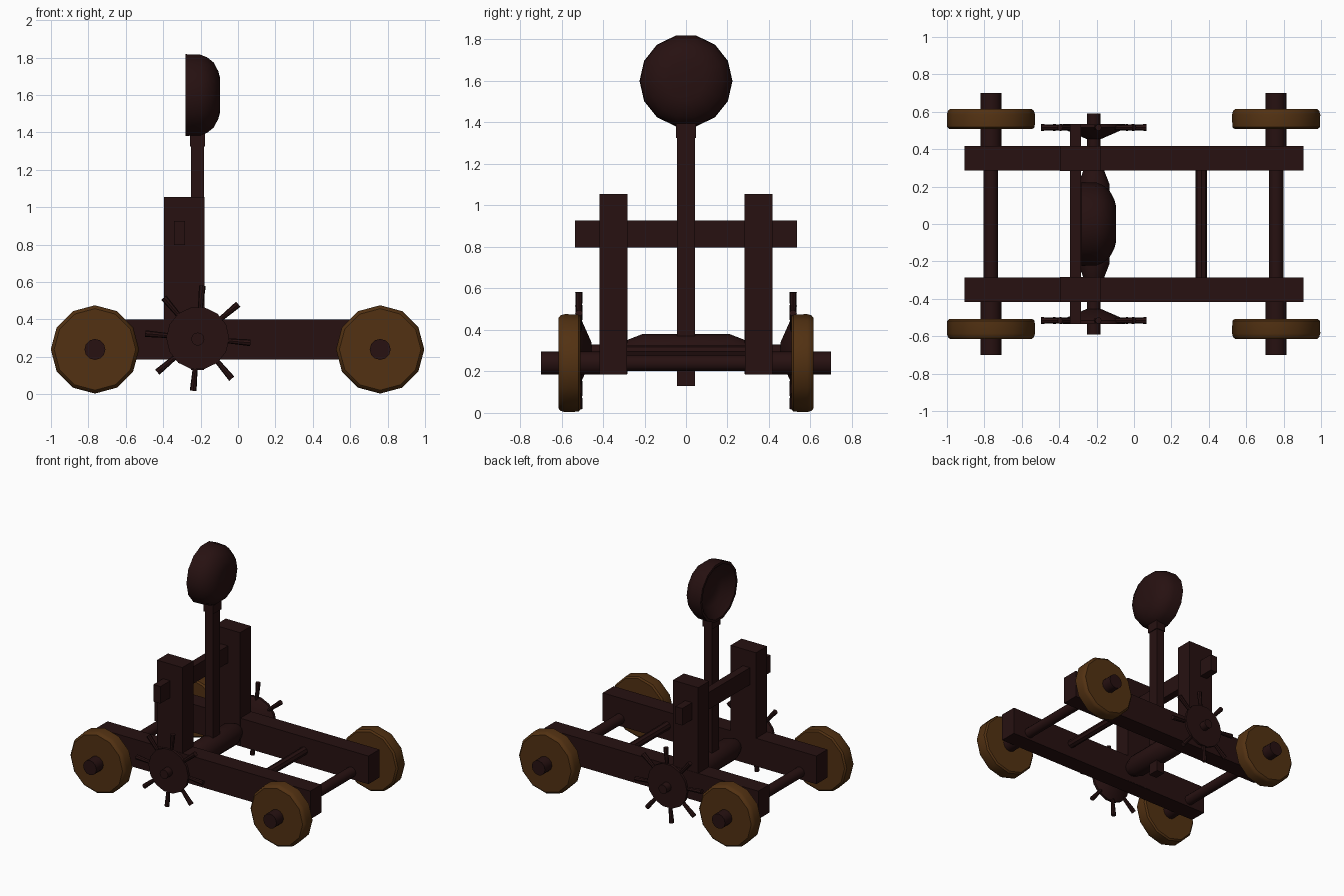
import bpy, bmesh, math
from mathutils import Matrix, Vector

if "Cube" in bpy.data.objects:
    bpy.data.objects.remove(bpy.data.objects["Cube"])


def material(name, rgb):
    m = bpy.data.materials.new(name)
    m.diffuse_color = (*rgb, 1)
    m.use_nodes = True
    m.node_tree.nodes["Principled BSDF"].inputs["Base Color"].default_value = m.diffuse_color
    return m


DARK = material("dark wood", (0.020, 0.0055, 0.0055))
TAN = material("wheel wood", (0.085, 0.031, 0.006))


def finish(name, bm, mat, smooth=False):
    bmesh.ops.recalc_face_normals(bm, faces=bm.faces)
    me = bpy.data.meshes.new(name)
    bm.to_mesh(me)
    bm.free()
    me.materials.append(mat)
    ob = bpy.data.objects.new(name, me)
    bpy.context.collection.objects.link(ob)
    if smooth:
        bpy.ops.object.select_all(action='DESELECT')
        ob.select_set(True)
        bpy.context.view_layer.objects.active = ob
        bpy.ops.object.shade_smooth_by_angle(angle=math.radians(40))
    return ob


def box(name, x, y, z):
    """Box from (min, max) pairs."""
    bm = bmesh.new()
    bmesh.ops.create_cube(bm, size=1)
    for v in bm.verts:
        v.co = [(a + b) / 2 + c * (b - a) for c, (a, b) in zip(v.co, (x, y, z))]
    return finish(name, bm, DARK)


def lathe(name, profile, sides, axis, origin, mat=DARK):
    """Spin (distance along axis, radius) points about the x or y axis; ends are capped."""
    bm = bmesh.new()
    rings = []
    for d, r in profile:
        ring = []
        for i in range(sides):
            a = 2 * math.pi * i / sides
            u, w = r * math.cos(a), r * math.sin(a)
            p = Vector((u, d, w)) if axis == 'y' else Vector((d, u, w))
            ring.append(bm.verts.new(p + Vector(origin)))
        rings.append(ring)
    for a, b in zip(rings, rings[1:]):
        for i in range(sides):
            j = (i + 1) % sides
            bm.faces.new((a[i], a[j], b[j], b[i]))
    bm.faces.new(rings[0])
    bm.faces.new(rings[-1])
    return finish(name, bm, mat, True)


# Frame rails, uprights, and geared hand wheels on both sides
WX, WZ = -0.215, 0.30
for s, side in ((-1, "front"), (1, "back")):
    ys = sorted((s * 0.285, s * 0.418))
    box(side + "_rail", (-0.905, 0.905), ys, (0.185, 0.40))
    box(side + "_upright", (-0.395, -0.18), sorted((s * 0.283, s * 0.416)), (0.188, 1.055))
    lathe(side + "_hand_wheel", [(s * 0.455, 0.04), (s * 0.505, 0.155),
                                 (s * 0.515, 0.168), (s * 0.535, 0.168)],
          14, 'y', (WX, 0, WZ))
    # Eight handles around the hand wheel, slightly flared outward
    bm = bmesh.new()
    for k in range(8):
        rot = Matrix.Rotation(math.radians(5 + 45 * k), 4, 'Y')
        m = (Matrix.Translation((WX, s * 0.516, WZ)) @ rot @
             Matrix.Translation((0.205, 0, 0)) @ Matrix.Rotation(math.pi / 2, 4, 'Y'))
        bmesh.ops.create_cone(bm, cap_ends=True, segments=8, radius1=0.012,
                              radius2=0.018, depth=0.155, matrix=m)
    finish(side + "_handles", bm, DARK)

# Axles with thick ends, and wheels with softened rims
for x, end in ((-0.765, "left"), (0.76, "right")):
    lathe(end + "_axle", [(-0.70, 0.056), (-0.30, 0.056), (-0.285, 0.039),
                          (0.285, 0.039), (0.30, 0.056), (0.70, 0.056)],
          12, 'y', (x, 0, 0.24))
    for s, side in ((-1, "front"), (1, "back")):
        lathe(f"{side}_{end}_wheel", [(s * 0.508, 0.222), (s * 0.518, 0.234),
                                      (s * 0.585, 0.236), (s * 0.605, 0.230), (s * 0.615, 0.218)],
              12, 'y', (x, 0, 0.24), TAN)

# Winding drum on its shaft
lathe("winding_drum", [(-0.59, 0.035), (-0.30, 0.035), (-0.30, 0.05), (-0.21, 0.085),
                       (0.21, 0.085), (0.30, 0.05), (0.30, 0.035), (0.59, 0.035)],
      12, 'y', (WX, 0, 0.295))

# Cross members
lathe("cross_rod", [(-0.30, 0.031), (0.30, 0.031)], 8, 'y', (0.36, 0, 0.295))
box("stop_beam", (-0.343, -0.283), (-0.535, 0.535), (0.797, 0.927))

# Throwing arm, collar and bowl
box("throwing_arm", (-0.25, -0.182), (-0.043, 0.043), (0.13, 1.42))
box("arm_collar", (-0.256, -0.176), (-0.049, 0.049), (1.325, 1.41))
lathe("bowl", [(-0.20, 0.07), (-0.215, 0.13), (-0.28, 0.205), (-0.28, 0.224), (-0.20, 0.221),
               (-0.165, 0.207), (-0.130, 0.178), (-0.105, 0.13), (-0.095, 0.09)],
      14, 'x', (0, 0, 1.60))
